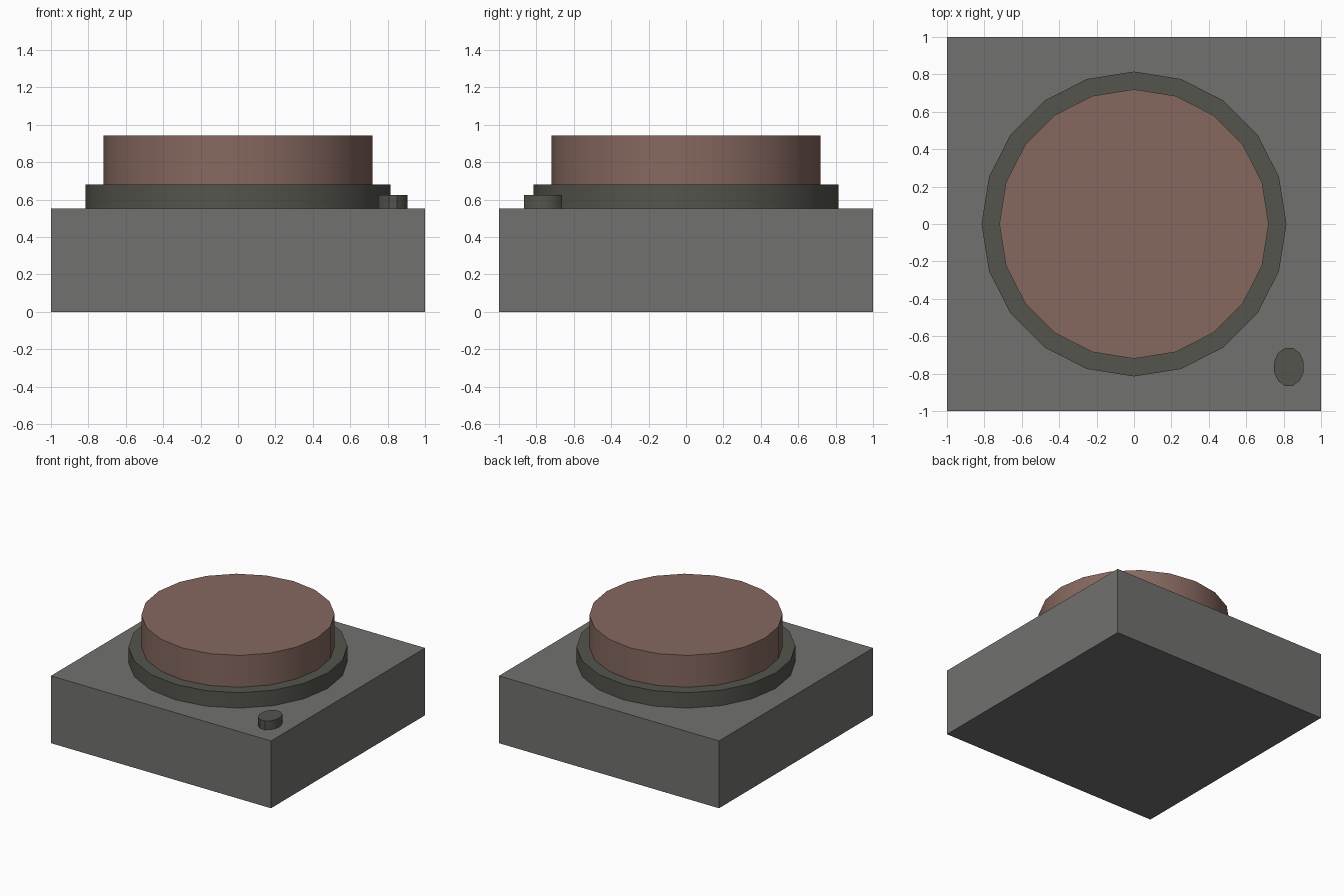
import bpy
from math import radians

if "Cube" in bpy.data.objects:
    bpy.data.objects.remove(bpy.data.objects["Cube"])


def material(name, rgb):
    mat = bpy.data.materials.new(name)
    mat.diffuse_color = (*rgb, 1)
    mat.use_nodes = True
    mat.node_tree.nodes["Principled BSDF"].inputs["Base Color"].default_value = mat.diffuse_color
    return mat


def finish(obj, name, mat):
    obj.name = name
    obj.data.materials.append(mat)
    bpy.ops.object.transform_apply(location=False, rotation=True, scale=True)
    return obj


def disc(name, sides, rx, ry, z0, z1, mat, centre=(0, 0), turn=0):
    """Upright elliptical drum, smooth round the side with sharp rims."""
    bpy.ops.mesh.primitive_cylinder_add(
        vertices=sides, radius=1, depth=1,
        location=(*centre, (z0 + z1) / 2), rotation=(0, 0, turn))
    obj = bpy.context.object
    bpy.ops.object.transform_apply(location=False, rotation=True, scale=False)
    obj.scale = (rx, ry, z1 - z0)
    finish(obj, name, mat)
    bpy.ops.object.shade_smooth_by_angle(angle=radians(30))
    return obj


grey = material("housing_grey", (0.165, 0.165, 0.16))
dark = material("collar_dark", (0.09, 0.09, 0.075))
brown = material("cap_brown", (0.24, 0.14, 0.115))

# Square housing
BASE_H = 0.553
bpy.ops.mesh.primitive_cube_add(size=1, location=(0, 0, BASE_H / 2))
bpy.context.object.scale = (2, 2, BASE_H)
finish(bpy.context.object, "housing", grey)

# Collar and large push cap
disc("collar", 20, 0.815, 0.815, BASE_H, 0.68, dark)
disc("push_cap", 20, 0.72, 0.72, 0.68, 0.942, brown)

# Small oval indicator in the front right corner
disc("indicator", 12, 0.082, 0.105, BASE_H, 0.626, dark,
     centre=(0.828, -0.764), turn=radians(15))
